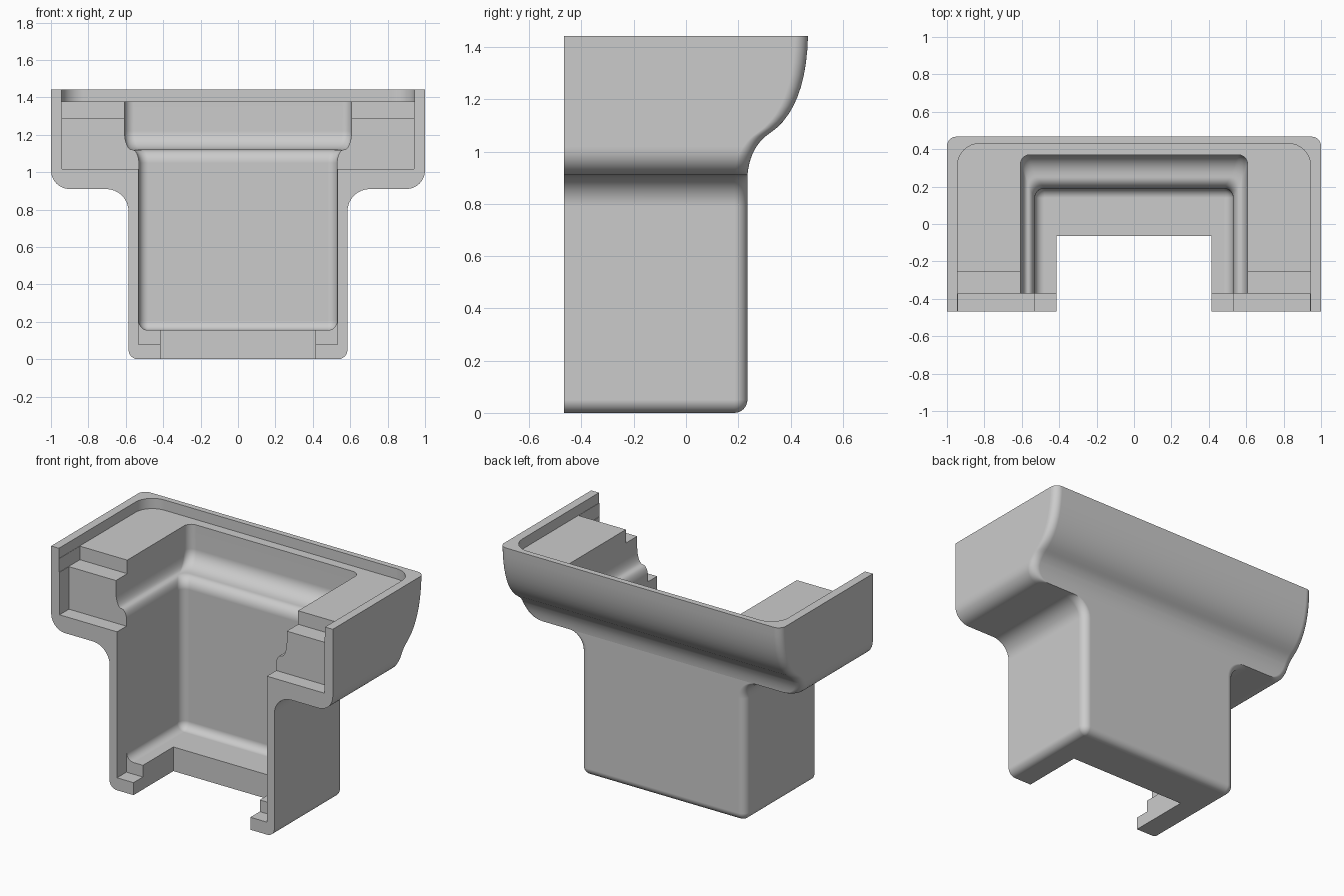
import bpy, bmesh, math
from mathutils import Vector

if "Cube" in bpy.data.objects:
    bpy.data.objects.remove(bpy.data.objects["Cube"])

FRONT, N = -0.467, 8          # open front plane, segments per rounded corner


def arc(n=N):
    return [i * math.pi / 2 / n for i in range(n + 1)]


def loft(name, rows, front=FRONT):
    """Stack of U-shaped sections: rows are (z, half width, back y, corner radius)."""
    bm = bmesh.new()
    rings = []
    for z, w, yb, r in rows:
        pts = [(w, front)]
        pts += [(w - r + r * math.cos(a), yb - r + r * math.sin(a)) for a in arc()]
        pts += [(-x, y) for x, y in reversed(pts)]
        rings.append([bm.verts.new((x, y, z)) for x, y in pts])
    for lo, hi in zip(rings, rings[1:]):
        for i in range(len(lo)):
            j = (i + 1) % len(lo)
            bm.faces.new((lo[i], lo[j], hi[j], hi[i]))
    bm.faces.new(rings[0][::-1])
    bm.faces.new(rings[-1])
    bmesh.ops.recalc_face_normals(bm, faces=bm.faces)
    me = bpy.data.meshes.new(name)
    bm.to_mesh(me)
    bm.free()
    ob = bpy.data.objects.new(name, me)
    bpy.context.collection.objects.link(ob)
    return ob


def box(name, w, y0, y1, z0, z1):
    bpy.ops.mesh.primitive_cube_add(size=1, location=(0, (y0 + y1) / 2, (z0 + z1) / 2))
    ob = bpy.context.object
    ob.name = name
    ob.scale = (2 * w, y1 - y0, z1 - z0)
    bpy.ops.object.transform_apply(location=True, scale=True)
    return ob


def bezier(a, b, c, n=10):
    a, b, c = Vector(a), Vector(b), Vector(c)
    return [a * (1 - t) ** 2 + b * 2 * t * (1 - t) + c * t * t for t in [i / n for i in range(n + 1)]]


# S-shaped back profile of the hopper, as (y, z)
ogee = bezier((.235, .91), (.245, 1.02), (.32, 1.07)) + bezier((.32, 1.07), (.46, 1.163), (.467, 1.443))[1:]


def back(z):
    for p, q in zip(ogee, ogee[1:]):
        if p.y <= z <= q.y:
            return p.x + (q.x - p.x) * (z - p.y) / (q.y - p.y)
    return ogee[0].x if z < ogee[0].y else ogee[-1].x


# Outer body: rounded foot, shaft, fillet under the hopper, hopper
R = .05
rows = []
for a in arc():
    d = R * (1 - math.sin(a))
    rows.append((R * (1 - math.cos(a)), .585 - d, .235 - d, max(.004, R - d)))
rows += [(.79 + .12 * math.sin(a), .585 + .12 * (1 - math.cos(a)), .235, R) for a in arc()]
for a in arc():
    z = 1.01 - .1 * math.cos(a)
    rows.append((z, .9 + .1 * math.sin(a), back(z), R))
rows += [(p.y, 1.0, p.x, R) for p in ogee if p.y > 1.02]
body = loft("outlet_body", rows)

# Inner cavity: rounded floor, shaft, shoulder, wider upper part
rows = []
for a in arc():
    d = R * (1 - math.sin(a))
    rows.append((.155 + R * (1 - math.cos(a)), .53 - d, .19 - d, max(.004, R - d)))
for a in arc():
    k = 1 - math.cos(a)
    rows.append((1.05 + .07 * math.sin(a), .53 + .035 * k, .19 + .06 * k, R))
for a in arc():
    s = math.sin(a)
    rows.append((1.12 + .1 * (1 - math.cos(a)), .568 + .039 * s, .26 + .11 * s, R))
rows.append((1.6, .607, .37, R))
cutters = [
    loft("cavity_cutter", rows, -.6),
    loft("top_recess_cutter", [(1.377, .945, .43, .12), (1.6, .945, .43, .12)], -.6),
    box("shaft_rebate_cutter", .532, -.6, -.372, .08, 1.1),
    box("hopper_rebate_cutter", .94, -.6, -.372, 1.017, 1.6),
    box("ledge_step_cutter", .943, -.6, -.257, 1.29, 1.6),
    box("floor_notch_cutter", .415, -.6, -.063, -.1, .3),
]

# Carve the body and drop the cutters
bpy.ops.object.select_all(action='DESELECT')
bpy.context.view_layer.objects.active = body
body.select_set(True)
for c in cutters:
    c.hide_render = True
    m = body.modifiers.new(c.name, 'BOOLEAN')
    m.operation, m.solver, m.object = 'DIFFERENCE', 'EXACT', c
    bpy.ops.object.modifier_apply(modifier=m.name)
    bpy.data.objects.remove(c)

mat = bpy.data.materials.new("light_grey")
mat.diffuse_color = (.6, .6, .6, 1)
mat.use_nodes = True
mat.node_tree.nodes["Principled BSDF"].inputs["Base Color"].default_value = mat.diffuse_color
body.data.materials.clear()
body.data.materials.append(mat)
for p in body.data.polygons:
    p.material_index = 0

# Smooth fillets, flat walls
bpy.ops.object.shade_smooth_by_angle(angle=math.radians(30))
wn = body.modifiers.new("flat_walls", 'WEIGHTED_NORMAL')
wn.keep_sharp = True
